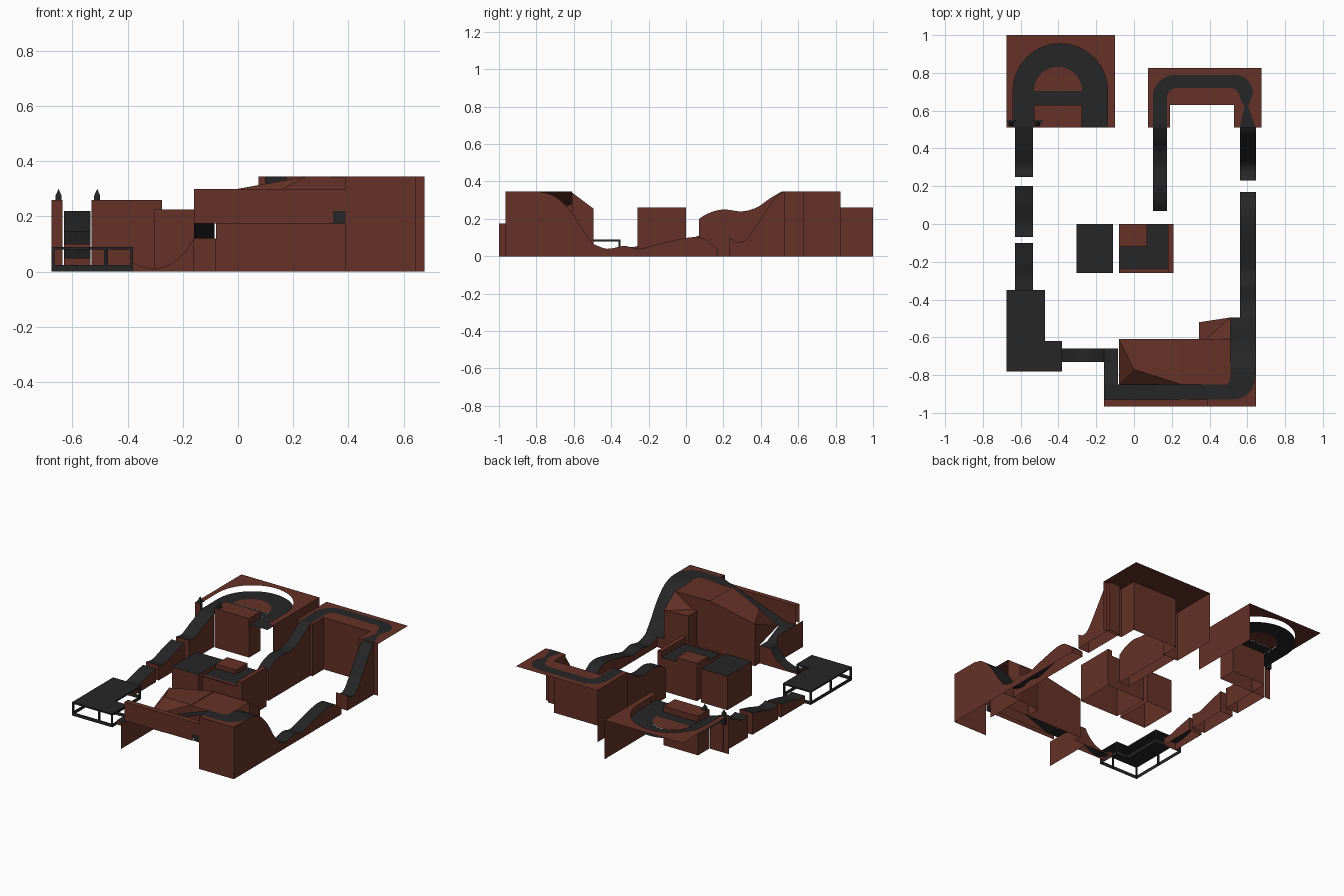
import bpy, math

if "Cube" in bpy.data.objects:
    bpy.data.objects.remove(bpy.data.objects["Cube"])

def mat(name, c):
    m = bpy.data.materials.new(name)
    m.diffuse_color = (*c, 1)
    m.use_nodes = True
    m.node_tree.nodes["Principled BSDF"].inputs["Base Color"].default_value = m.diffuse_color
    return m

RED = mat("brick_red", (0.13, 0.031, 0.02))
DARK = mat("asphalt", (0.019, 0.019, 0.019))

def sheet(name, polys, m):
    """Thin surface made of separate polygons."""
    vs, fs = [], []
    for p in polys:
        fs.append(range(len(vs), len(vs) + len(p)))
        vs += p
    me = bpy.data.meshes.new(name)
    me.from_pydata(vs, [], [list(f) for f in fs])
    me.materials.append(m)
    o = bpy.data.objects.new(name, me)
    bpy.context.collection.objects.link(o)
    return o

def flat(pts, z):
    return [(x, y, z) for x, y in pts]

def rect(x0, x1, y0, y1, z):
    return flat([(x0, y0), (x1, y0), (x1, y1), (x0, y1)], z)

def wall(a, b, z0, z1):
    return [(*a, z0), (*b, z0), (*b, z1), (*a, z1)]

def box_walls(x0, x1, y0, y1, z0, z1):
    c = [(x0, y0), (x1, y0), (x1, y1), (x0, y1)]
    return [wall(c[i], c[(i + 1) % 4], z0, z1) for i in range(4)]

def solid(name, x0, x1, y0, y1, z0, z1, m):
    return sheet(name, box_walls(x0, x1, y0, y1, z0, z1) +
                 [rect(x0, x1, y0, y1, z0), rect(x0, x1, y0, y1, z1)], m)

def arc(cx, cy, r, a0, a1, n=14):
    return [(cx + r * math.cos(math.radians(a0 + (a1 - a0) * i / n)),
             cy + r * math.sin(math.radians(a0 + (a1 - a0) * i / n))) for i in range(n + 1)]

def spline(p, n=5):
    """Catmull-Rom curve through the profile points."""
    q = [p[0]] + p + [p[-1]]
    out = []
    for i in range(1, len(q) - 2):
        for k in range(n):
            t = k / n
            out.append(tuple(0.5 * (2 * b + (c - a) * t + (2 * a - 5 * b + 4 * c - d) * t * t
                       + (3 * b - a - 3 * c + d) * t ** 3)
                       for a, b, c, d in zip(q[i - 1], q[i], q[i + 1], q[i + 2])))
    return out + [p[-1]]

def ramp(name, prof, lo, hi, along_x=False, ends=True):
    """Dark road over a (distance, height) profile, with red side walls."""
    pts = spline(prof)
    P = (lambda s, w, z: (s, w, z)) if along_x else (lambda s, w, z: (w, s, z))
    top, side = [], []
    for (s, z), (t, y) in zip(pts, pts[1:]):
        top.append([P(s, lo, z), P(s, hi, z), P(t, hi, y), P(t, lo, y)])
        for w in (lo, hi):
            side.append([P(s, w, 0), P(t, w, 0), P(t, w, y), P(s, w, z)])
    if ends:
        for s, z in (pts[0], pts[-1]):
            side.append([P(s, lo, 0), P(s, hi, 0), P(s, hi, z), P(s, lo, z)])
    sheet(name + "_road", top, DARK)
    sheet(name + "_sides", side, RED)

# --- Left descending jumps
ramp("left_jump_upper", [(.25, .145), (.31, .14), (.4, .18), (.51, .22)], -.63, -.535)
ramp("left_jump_middle", [(-.07, .1), (0, .09), (.1, .12), (.2, .145)], -.63, -.535)
ramp("left_jump_lower", [(-.35, .05), (-.28, .05), (-.2, .07), (-.1, .09)], -.63, -.535)

# --- Start platform on an open frame
ell = [(-.675, -.78), (-.38, -.78), (-.38, -.62), (-.47, -.62), (-.47, -.35), (-.675, -.35)]
for z, n in ((.09, "deck_top"), (.08, "deck_underside")):
    sheet("platform_" + n, [flat(ell, z)], DARK)
loop = list(zip(ell, ell[1:] + ell[:1]))
sheet("platform_rims", [wall(a, b, z, z + h) for a, b in loop for z, h in ((.08, .01), (0, .024))], DARK)
for i, (x, y) in enumerate(ell + [(-.475, -.78), (-.675, -.56)]):
    sx = x + .005 if x < -.6 else x - .005
    sy = y + .005 if y < -.7 else y - .005
    solid(f"platform_post_{i}", sx - .005, sx + .005, sy - .005, sy + .005, 0, .08, DARK)

# --- Swooping ramp from platform to the front turn
ramp("front_swoop", [(-.38, .03), (-.31, .01), (-.24, .03), (-.19, .075), (-.16, .12)], -.73, -.66, True)

# --- Front climb and corner
sheet("front_climb_road", [
    [(-.16, -.66, .12), (-.085, -.66, .12), (-.085, -.73, .12), (-.16, -.73, .12)],
    [(-.16, -.73, .12), (-.085, -.73, .12), (-.085, -.85, .175), (-.16, -.85, .175)],
    rect(-.16, -.085, -.93, -.85, .175),
    [(-.085, -.93, .175), (.39, -.93, .345), (.39, -.85, .345), (-.085, -.85, .175)],
    wall((.345, -.962), (.39, -.962), .175, .22)], DARK)
sheet("front_corner_road", [flat(
    [(.39, -.85), (.39, -.93)] + arc(.525, -.815, .115, -90, 0) + [(.645, -.78), (.51, -.78)]
    + arc(.48, -.82, .03, 0, -90, 6), .345)], DARK)
sheet("front_corner_shoulder", [rect(.39, .645, -.965, -.78, .342)], RED)
sheet("front_barrier", [
    wall((-.16, -.965), (.345, -.965), .175, .3), wall((.345, -.965), (.39, -.965), .22, .3),
    rect(-.16, .39, -.965, -.93, .3), wall((-.16, -.93), (.39, -.93), .175, .3),
    wall((-.16, -1), (-.16, -.73), 0, .175), wall((-.16, -.66), (-.08, -.66), 0, .12),
    wall((.39, -.965), (.39, -.93), .22, .345)], RED)
sheet("front_corner_walls", [
    wall((.39, -.965), (.645, -.965), 0, .345), wall((.645, -.965), (.645, -.78), 0, .345)], RED)

# --- Faceted infield mound
A, B, C, D, P = (-.08, -.61, .28), (.25, -.61, .345), (.25, -.85, .345), (-.08, -.85, .175), (0, -.77, .3)
sheet("infield_mound", [
    [A, B, C, P], [A, P, D], [D, P, C], rect(.25, .51, -.85, -.61, .341),
    [(-.08, -.61, 0), (.51, -.61, 0), (.51, -.61, .341), B, A],
    [(-.08, -.66, 0), (-.08, -.61, 0), A, (-.08, -.66, .12)],
    [(-.08, -.66, .12), A, D]], RED)
# Small buttress beside the drop
sheet("drop_buttress", [
    [(.345, -.61, .255), (.345, -.52, .255), (.38, -.61, .255)],
    [(.345, -.52, .255), (.51, -.495, .255), (.38, -.61, .255)],
    [(.38, -.61, .255), (.51, -.495, .255), (.51, -.61, .341)],
    wall((.345, -.61), (.345, -.52), 0, .255), wall((.345, -.52), (.51, -.495), 0, .255),
    wall((.51, -.495), (.56, -.495), 0, .07),
    [(.51, -.495, .05), (.51, -.495, .255), (.51, -.61, .341), (.51, -.61, .2)]], RED)

# --- Right straight: drop, bumps, jump and landing
ramp("right_drop", [(-.78, .345), (-.7, .32), (-.62, .245), (-.55, .14), (-.495, .065)], .51, .645, ends=False)
ramp("right_bumps", [(-.495, .065), (-.42, .04), (-.33, .055), (-.25, .04), (-.15, .065), (0, .098),
                     (.07, .1), (.11, .085), (.17, .035)], .56, .645)
ramp("right_climb", [(.23, .1), (.28, .075), (.33, .1), (.41, .215), (.48, .315), (.53, .345)], .56, .645)

# --- Back right terrace
sheet("terrace_top", [flat([(.075, .51), (.19, .51), (.19, .63), (.53, .63), (.53, .51), (.675, .51),
                            (.675, .825), (.075, .825)], .345)], RED)
sheet("terrace_road", [flat(
    [(.1, .51)] + arc(.22, .67, .12, 180, 90) + arc(.53, .69, .1, 90, 0)
    + [(.605, .62), (.645, .51), (.56, .51), (.585, .62)] + arc(.51, .67, .05, 0, 90)
    + arc(.225, .67, .05, 90, 180) + [(.175, .51)], .347)], DARK)
sheet("terrace_walls", [wall(a, b, 0, .345) for a, b in (
    ((.075, .825), (.075, .51)), ((.075, .51), (.19, .51)), ((.19, .51), (.19, .63)),
    ((.19, .63), (.53, .63)), ((.53, .63), (.53, .51)), ((.53, .51), (.675, .51)))], RED)
ramp("inner_descent", [(.07, .2), (.12, .23), (.2, .25), (.3, .24), (.38, .262), (.45, .31), (.51, .345)], .1, .175)

# --- Back left terrace with sunken arched turn
hole = [(-.14, .51)] + arc(-.39, .705, .25, 0, 180, 28) + [(-.64, .51)]
sheet("arch_terrace_top", [flat([(-.675, .51), (-.675, 1), (-.1, 1), (-.1, .51)] + hole, .26)], RED)
sheet("arch_road", [flat(hole + [(-.53, .51)] + arc(-.4025, .705, .1275, 180, 0, 20)
                         + [(-.275, .51)], .22), rect(-.53, -.275, .63, .705, .221)], DARK)
sheet("arch_island", [flat(arc(-.4025, .705, .1275, 0, 180, 20), .222), rect(-.53, -.275, .51, .63, .26)]
      + box_walls(-.53, -.275, .51, .63, 0, .26), RED)
sheet("arch_terrace_walls", [wall((-.1, .51), (-.1, 1), 0, .26),
                             wall((-.675, .51), (-.635, .51), 0, .26)], RED)

# --- Gate posts with pointed tips
for i, x in enumerate((-.65, -.51)):
    w, y = .011, .53
    solid(f"gate_post_{i}", x - w, x + w, y - w, y + w, .2, .275, DARK)
    b = [(x - w, y - w, .275), (x + w, y - w, .275), (x + w, y + w, .275), (x - w, y + w, .275)]
    sheet(f"gate_tip_{i}", [[b[k], b[(k + 1) % 4], (x, y, .3)] for k in range(4)], DARK)
    s = 1 if i else -1
    sheet(f"gate_foot_{i}", [flat([(x - .025, .55), (x + .03, .55), (x + .01 * s, .515)], .262)], DARK)

# --- Centre blocks
sheet("centre_left_walls", box_walls(-.305, -.11, -.26, 0, 0, .225), RED)
sheet("centre_left_top", [rect(-.305, -.11, -.26, 0, .225)], DARK)
sheet("centre_right_walls", box_walls(-.08, .21, -.26, 0, 0, .222)
      + box_walls(.18, .21, -.26, 0, .22, .26) + [rect(.18, .21, -.26, 0, .26)]
      + box_walls(-.08, .07, -.12, 0, .22, .25) + [rect(-.08, .07, -.12, 0, .25)]
      + [rect(-.08, .18, -.26, -.24, .224)], RED)
sheet("centre_right_floor", [rect(-.08, .18, -.24, 0, .222)], DARK)
